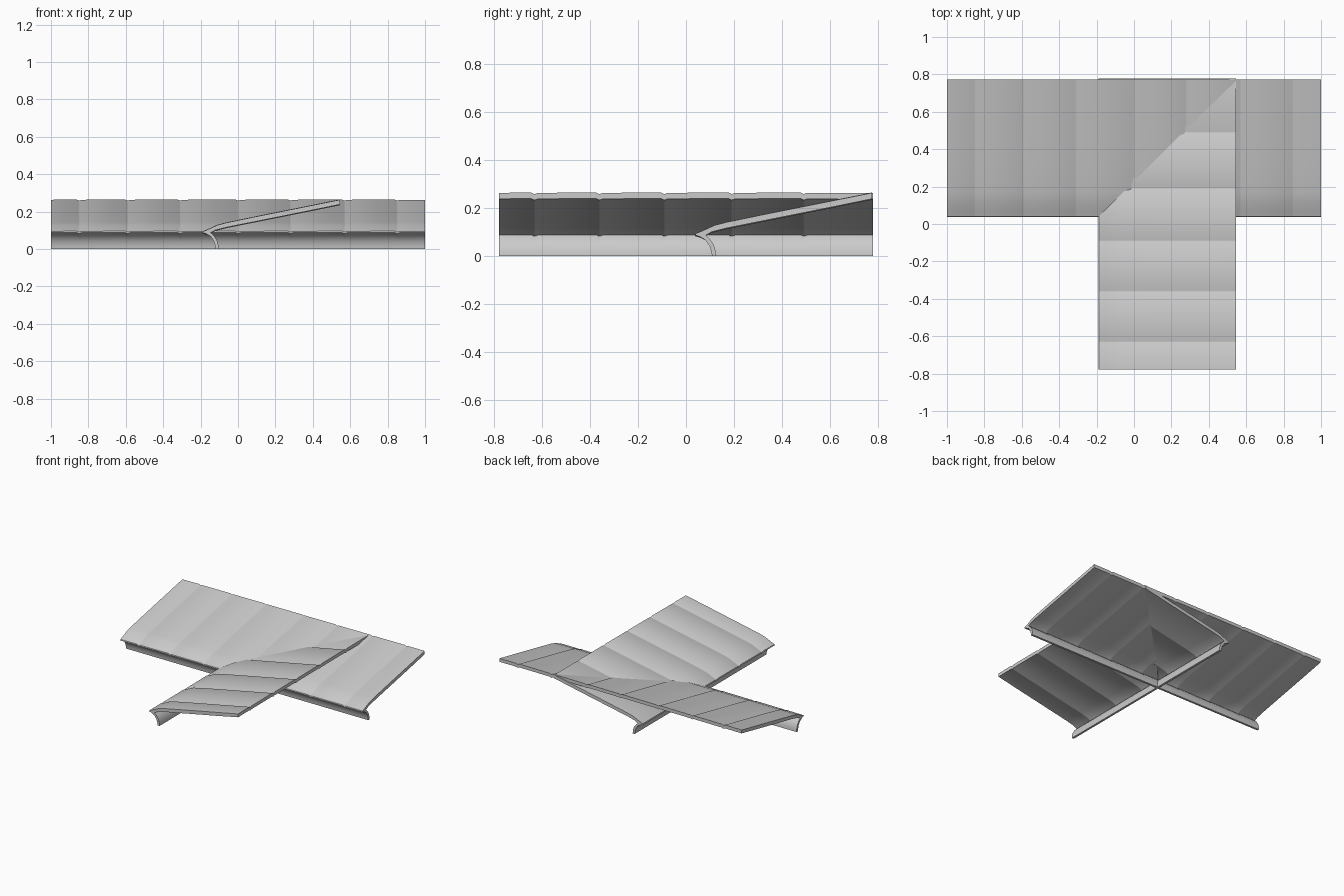
import bpy, bmesh

if "Cube" in bpy.data.objects:
    bpy.data.objects.remove(bpy.data.objects["Cube"])

# Cross-section of the eave sheet: (distance from nose, height)
PROFILE = [
    (0.735, 0.263), (0.55, 0.226), (0.30, 0.176), (0.13, 0.141), (0.08, 0.128),
    (0.03, 0.105), (0.003, 0.094), (0.0, 0.087), (0.02, 0.081),          # roof top, nose
    (0.044, 0.066), (0.060, 0.042), (0.068, 0.018), (0.070, 0.0),        # curved fascia
    (0.086, 0.0), (0.085, 0.022), (0.077, 0.048), (0.062, 0.070), (0.044, 0.087),
    (0.070, 0.101), (0.13, 0.116), (0.30, 0.150), (0.55, 0.200), (0.735, 0.238),
]


def eave_strip(name, start, end, seams, place):
    """Sweep the profile along a line, dipping slightly at every panel seam."""
    stations = [(start, 0.0), (end, 0.0)]
    for s in seams:
        stations += [(s - 0.014, 0.0015), (s - 0.003, -0.004),
                     (s + 0.003, -0.004), (s + 0.014, 0.0)]
    stations.sort()
    bm = bmesh.new()
    rings = [[bm.verts.new(place(t, u, z + (d if z > 0.08 else 0.0)))
              for u, z in PROFILE] for t, d in stations]
    n = len(PROFILE)
    for a, b in zip(rings, rings[1:]):
        for i in range(n):
            j = (i + 1) % n
            bm.faces.new((a[i], a[j], b[j], b[i]))
    bm.faces.new(rings[0])
    bm.faces.new(rings[-1])
    bmesh.ops.recalc_face_normals(bm, faces=bm.faces)
    mesh = bpy.data.meshes.new(name)
    bm.to_mesh(mesh)
    bm.free()
    obj = bpy.data.objects.new(name, mesh)
    bpy.context.collection.objects.link(obj)
    bpy.ops.object.select_all(action='DESELECT')
    obj.select_set(True)
    bpy.context.view_layer.objects.active = obj
    bpy.ops.object.shade_smooth_by_angle(angle=0.6)
    return obj


# Long roof strip running left to right
eave_strip("long_eave", -1.0, 1.0,
           [-0.85, -0.59, -0.31, 0.0, 0.28, 0.57, 0.85],
           lambda t, u, z: (t, 0.038 + u, z))

# Crossing roof strip running front to back
eave_strip("cross_eave", -0.777, 0.777,
           [-0.63, -0.36, -0.09, 0.19, 0.49],
           lambda t, u, z: (-0.19 + u, t, z))
